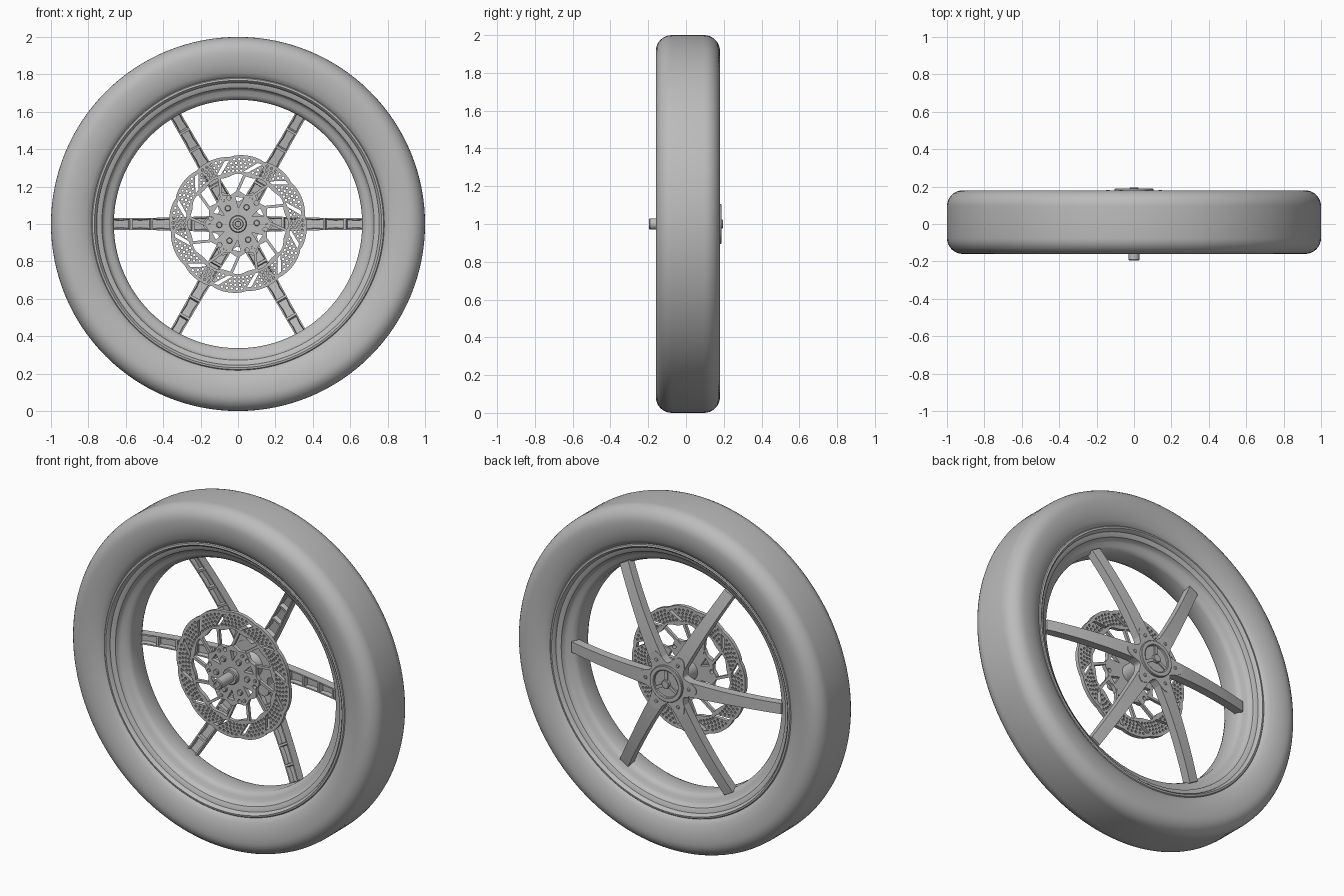
import bpy, bmesh
from math import sin, cos, pi, asin, tau, radians
from mathutils import Matrix, Vector

cube = bpy.data.objects.get("Cube")
if cube:
    bpy.data.objects.remove(cube, do_unlink=True)

grey = bpy.data.materials.new("plain grey")
grey.use_nodes = True
COLOUR = (0.5, 0.5, 0.5, 1)
grey.diffuse_color = COLOUR
grey.node_tree.nodes["Principled BSDF"].inputs["Base Color"].default_value = COLOUR

AXIS = Vector((0, 0, 1))          # wheel centre


def finish(obj, angle=35):
    bpy.ops.object.select_all(action='DESELECT')
    obj.select_set(True)
    bpy.context.view_layer.objects.active = obj
    if obj.type == 'CURVE':
        bpy.ops.object.convert(target='MESH')
        obj = bpy.context.view_layer.objects.active
    obj.data.materials.clear()
    obj.data.materials.append(grey)
    bpy.ops.object.shade_smooth_by_angle(angle=radians(angle))
    return obj


def from_bmesh(name, bm, angle=35):
    bmesh.ops.recalc_face_normals(bm, faces=bm.faces)
    mesh = bpy.data.meshes.new(name)
    bm.to_mesh(mesh)
    bm.free()
    obj = bpy.data.objects.new(name, mesh)
    obj.location = AXIS
    bpy.context.collection.objects.link(obj)
    return finish(obj, angle)


def lathe(name, profile, steps=128, closed=False, centre=(0, 0)):
    """Revolve (radius, y) points round the wheel axis, or a parallel axis."""
    bm = bmesh.new()
    rings = []
    for i in range(steps):
        a = tau * i / steps
        rings.append([bm.verts.new((centre[0] + r * cos(a), y, centre[1] + r * sin(a)))
                      for r, y in profile])
    n = len(profile)
    for i in range(steps):
        p, q = rings[i], rings[(i + 1) % steps]
        for j in range(n if closed else n - 1):
            k = (j + 1) % n
            bm.faces.new((p[j], p[k], q[k], q[j]))
    bmesh.ops.remove_doubles(bm, verts=bm.verts, dist=1e-5)
    return from_bmesh(name, bm)


def plate(name, outlines, y, half):
    """Flat plate facing the front; outlines inside others become holes."""
    curve = bpy.data.curves.new(name, 'CURVE')
    curve.dimensions = '2D'
    curve.fill_mode = 'BOTH'
    curve.extrude = half
    for points in outlines:
        s = curve.splines.new('POLY')
        s.points.add(len(points) - 1)
        for p, (x, z) in zip(s.points, points):
            p.co = (x, z, 0, 1)
        s.use_cyclic_u = True
    obj = bpy.data.objects.new(name, curve)
    obj.location = (0, y, 1)
    obj.rotation_euler.x = pi / 2
    bpy.context.collection.objects.link(obj)
    return finish(obj)


def polar(r, a):
    return (r * cos(a), r * sin(a))


def ring(radius, n, x=0, z=0):
    return [(x + radius * cos(tau * i / n), z + radius * sin(tau * i / n)) for i in range(n)]


def wavy(fn, n):
    return [polar(fn(tau * i / n), tau * i / n) for i in range(n)]


def swirl(r, phi, d):
    """Point at radius r on a line passing the axis at distance d."""
    return polar(r, phi + asin(d / r))


def swirl_strip(r0, r1, phi, d, width, n=6):
    radii = [r0 + (r1 - r0) * i / n for i in range(n + 1)]
    left = [swirl(r, phi - width / r / 2, d) for r in radii]
    right = [swirl(r, phi + width / r / 2, d) for r in radii]
    return left + right[::-1]


# Tyre: flat tread, rounded shoulders, bulging walls
half_tyre = [(0.775, 0.12), (0.785, 0.138), (0.81, 0.152), (0.85, 0.165), (0.89, 0.17)]
half_tyre += [(0.915 + 0.085 * sin(a), 0.085 + 0.085 * cos(a))
              for a in [pi / 2 * i / 8 for i in range(9)]]
tyre = [(r, 0.01 + y) for r, y in half_tyre] + [(r, 0.01 - y) for r, y in half_tyre[::-1]]
lathe("tyre", tyre, closed=True)

# Rim: stepped barrel with rolled lips
half_rim = [(0.79, 0.125), (0.778, 0.138), (0.768, 0.14), (0.76, 0.132), (0.755, 0.118),
            (0.738, 0.114), (0.728, 0.108), (0.722, 0.09), (0.71, 0.08), (0.69, 0.074),
            (0.672, 0.062), (0.664, 0.045)]
lathe("rim", [(r, 0.01 + y) for r, y in half_rim] +
      [(r, 0.01 - y) for r, y in half_rim[::-1]], closed=True)


# Spokes: domed beams, pocketed on the front
def spoke(angle):
    bm = bmesh.new()
    count = 10
    rows = []
    for i in range(count + 1):
        r = 0.13 + 0.55 * i / count
        back = 0.178 - 0.085 * (r / 0.67) ** 2
        front = back - 0.05
        w = 0.031 + 0.012 * (1 - i / count) ** 2
        rows.append([bm.verts.new(c) for c in
                     ((r, back, -w), (r, back, w), (r, front, w), (r, front, -w))])
    fronts = []
    for p, q in zip(rows, rows[1:]):
        for j in range(4):
            k = (j + 1) % 4
            f = bm.faces.new((p[j], p[k], q[k], q[j]))
            if j == 2:
                fronts.append(f)
    bm.faces.new(rows[0])
    bm.faces.new(rows[-1][::-1])
    bmesh.ops.recalc_face_normals(bm, faces=bm.faces)
    for i in range(0, count, 2):
        bmesh.ops.inset_region(bm, faces=fronts[i:i + 2], thickness=0.009)
        bmesh.ops.inset_region(bm, faces=fronts[i:i + 2], thickness=0.004, depth=-0.025)
    bmesh.ops.rotate(bm, verts=bm.verts, matrix=Matrix.Rotation(angle, 3, 'Y'))
    return from_bmesh("spoke", bm, 30)


for i in range(6):
    spoke(i * pi / 3)

# Hub star that blends the spokes, with its bolts
plate("hub_star", [wavy(lambda a: 0.155 + 0.035 * cos(6 * a), 96)], 0.15, 0.025)
for i in range(6):
    lathe("hub_bolt", [(0, 0.181), (0.008, 0.181), (0.01, 0.178), (0.01, 0.16)], 12,
          centre=polar(0.14, i * pi / 3))

# Cap on the back: raised ring, recess with three ribs, centre boss
lathe("hub_cap", [(0.105, 0.165), (0.105, 0.186), (0.102, 0.189), (0.082, 0.189),
                  (0.078, 0.186), (0.076, 0.178), (0, 0.178)], 64)
lathe("cap_boss", [(0.024, 0.17), (0.024, 0.192), (0.021, 0.195), (0, 0.195)], 32)
for i in range(3):
    plate("cap_rib", [swirl_strip(0.02, 0.077, pi / 2 + i * tau / 3, 0, 0.018)], 0.179, 0.006)

# Hub barrel and axle
lathe("hub_barrel", [(0, 0.15), (0.085, 0.15), (0.065, 0.11), (0.055, 0.06),
                     (0.055, -0.03), (0.07, -0.05), (0, -0.05)], 48)
lathe("axle", [(0, 0.1), (0.03, 0.1), (0.03, -0.19), (0.026, -0.195), (0.016, -0.195),
               (0.014, -0.185), (0, -0.185)], 32)
lathe("axle_collar", [(0.046, -0.04), (0.046, -0.075), (0.042, -0.08), (0.03, -0.08)], 32)

# Brake disc: wavy ring with slanted slots and drilled holes
PETALS = 12
STEP = tau / PETALS
disc = [wavy(lambda a: 0.358 + 0.011 * abs(sin(PETALS / 2 * (a - 0.66))) ** 0.5, 240),
        wavy(lambda a: 0.262 + 0.007 * cos(PETALS * a), 96)]
for i in range(PETALS):
    phi = i * STEP
    disc.append(swirl_strip(0.28, 0.343, phi, 0.22, 0.026))
    for row in range(4):
        for col in range(-2, 3):
            r = 0.286 + 0.02 * row
            disc.append(ring(0.0068, 8, *swirl(r, phi + STEP / 2 + 0.077 * col, 0.22)))
plate("brake_disc", disc, -0.035, 0.011)

# Slanted arms joining the disc to its carrier
for i in range(PETALS):
    plate("disc_arm", [swirl_strip(0.15, 0.275, i * STEP + 0.1, 0.075, 0.016)], -0.037, 0.009)

# Carrier with openings and bolts
carrier = [wavy(lambda a: 0.168 + 0.008 * cos(PETALS * a), 120)]
for i in range(6):
    a = i * pi / 3
    carrier.append([polar(0.085, a + 0.5), polar(0.145, a + 0.3), polar(0.145, a + 0.62)])
    carrier.append(ring(0.012, 12, *polar(0.148, a + 0.85)))
plate("disc_carrier", carrier, -0.042, 0.012)
for i in range(6):
    lathe("carrier_bolt", [(0, -0.068), (0.013, -0.068), (0.016, -0.064), (0.016, -0.04)],
          12, centre=polar(0.1, i * pi / 3 + 0.05))
    lathe("carrier_stud", [(0, -0.062), (0.009, -0.062), (0.01, -0.04)],
          10, centre=polar(0.15, i * pi / 3 + 0.05))
